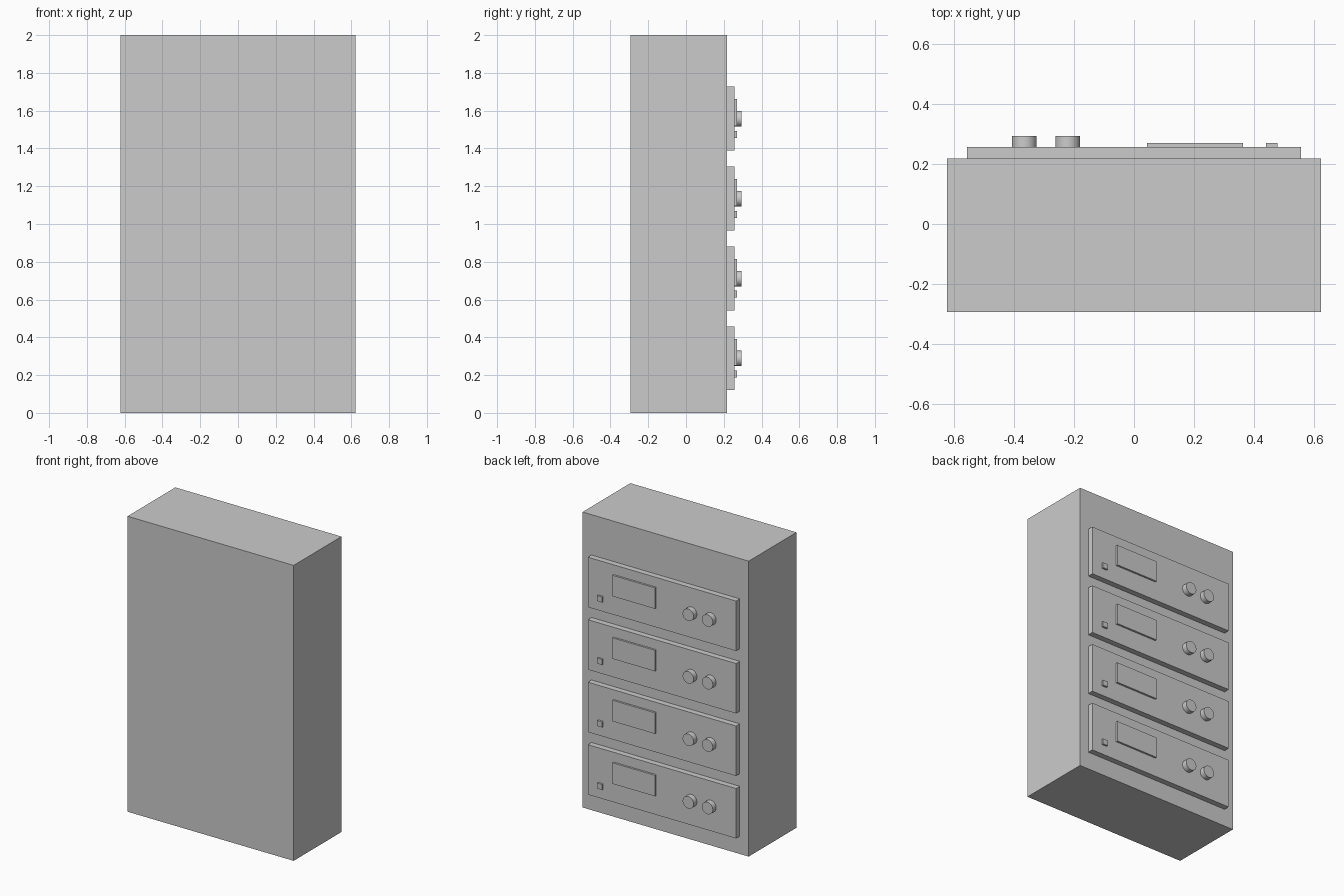
import bpy, math

if "Cube" in bpy.data.objects:
    bpy.data.objects.remove(bpy.data.objects["Cube"])


def box(name, x, y, z):
    """Box from (min, max) ranges on each axis."""
    centre = [(r[0] + r[1]) / 2 for r in (x, y, z)]
    bpy.ops.mesh.primitive_cube_add(size=1, location=centre)
    ob = bpy.context.object
    ob.name = name
    ob.scale = [r[1] - r[0] for r in (x, y, z)]
    bpy.ops.object.transform_apply(location=False, rotation=False, scale=True)
    return ob


def knob(name, x, z):
    """Short cylinder pointing along +y."""
    bpy.ops.mesh.primitive_cylinder_add(
        vertices=24, radius=0.041, depth=KNOB_Y - PANEL_Y,
        location=(x, (KNOB_Y + PANEL_Y) / 2, z), rotation=(math.pi / 2, 0, 0))
    bpy.context.object.name = name
    bpy.ops.object.shade_smooth_by_angle(angle=math.radians(30))


BODY_Y, PANEL_Y, DISPLAY_Y, KNOB_Y = 0.218, 0.257, 0.27, 0.293

# Cabinet body
box("cabinet", (-0.622, 0.622), (-0.293, BODY_Y), (0, 2))

# Four identical control units stacked on the +y side
for i in range(4):
    z = 0.12 + i * 0.423
    box(f"panel_{i}", (-0.555, 0.555), (BODY_Y, PANEL_Y), (z, z + 0.338))
    box(f"display_{i}", (0.043, 0.362), (PANEL_Y, DISPLAY_Y), (z + 0.13, z + 0.272))
    box(f"button_{i}", (0.44, 0.478), (PANEL_Y, DISPLAY_Y), (z + 0.067, z + 0.104))
    knob(f"outer_knob_{i}", -0.365, z + 0.168)
    knob(f"inner_knob_{i}", -0.221, z + 0.168)
